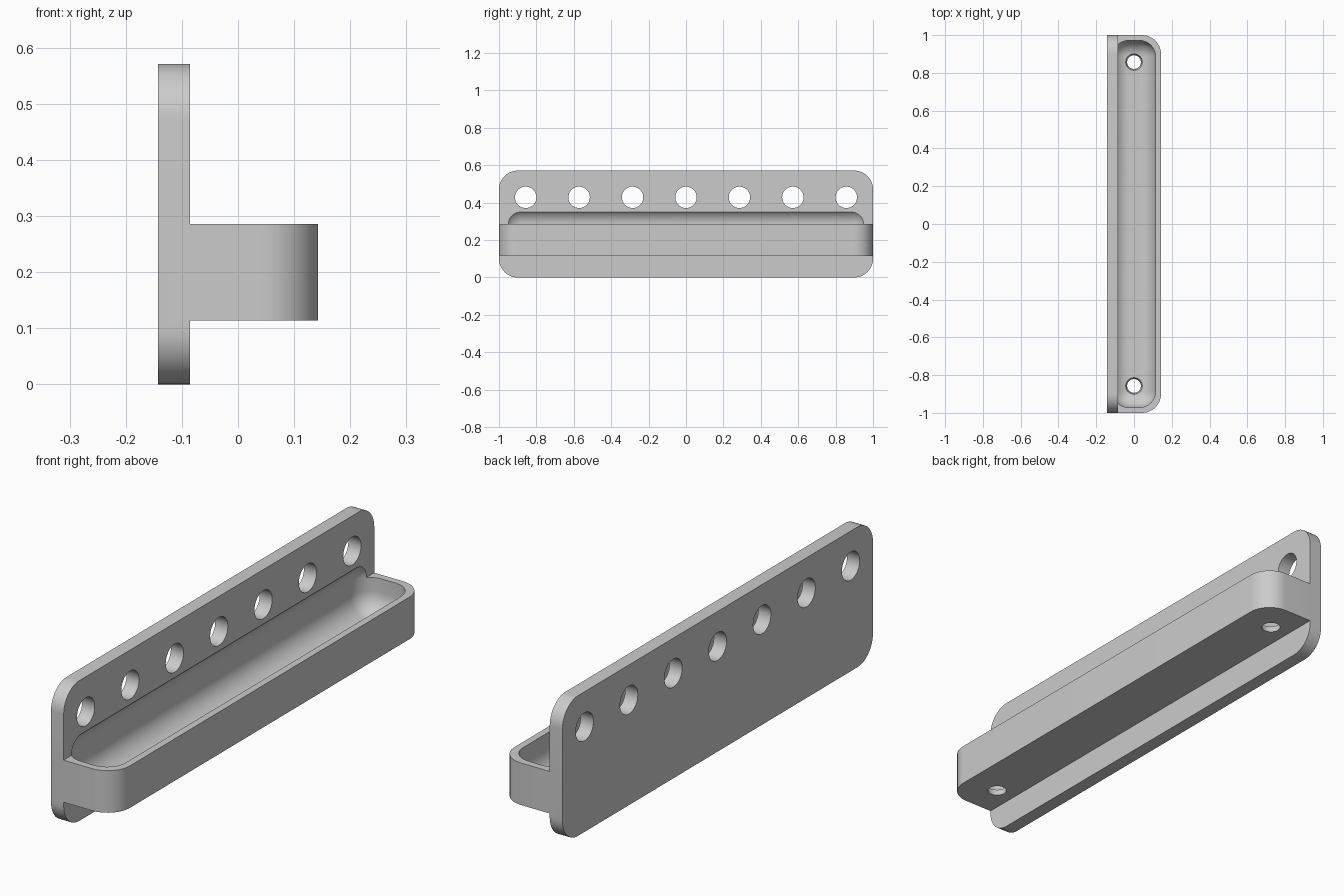
import bpy, bmesh, math
from mathutils import Matrix, Vector

if "Cube" in bpy.data.objects:
    bpy.data.objects.remove(bpy.data.objects["Cube"])

MM = 2 / 70  # design unit: the rack is 70 units long

grey = bpy.data.materials.new("light_grey")
grey.use_nodes = True
grey.diffuse_color = (0.6, 0.6, 0.6, 1)
grey.node_tree.nodes["Principled BSDF"].inputs["Base Color"].default_value = (0.6, 0.6, 0.6, 1)


def finish(name, bm):
    bmesh.ops.recalc_face_normals(bm, faces=bm.faces)
    mesh = bpy.data.meshes.new(name)
    bm.to_mesh(mesh)
    bm.free()
    mesh.materials.append(grey)
    obj = bpy.data.objects.new(name, mesh)
    bpy.context.collection.objects.link(obj)
    return obj


def rounded_box(name, low, high, radius, pick, segments=12):
    """Box between two corners (in units), with the picked edges rounded."""
    low, high = Vector(low) * MM, Vector(high) * MM
    bm = bmesh.new()
    bmesh.ops.create_cube(bm, size=1)
    for v in bm.verts:
        v.co = Vector([l + (c + 0.5) * (h - l) for l, h, c in zip(low, high, v.co)])
    edges = [e for e in bm.edges if pick(e.verts[0].co, e.verts[1].co)]
    bmesh.ops.bevel(bm, geom=edges, offset=radius * MM, segments=segments,
                    profile=0.5, affect='EDGES')
    return finish(name, bm)


def cylinder(name, centre, r_low, r_high, depth, turn):
    bm = bmesh.new()
    bmesh.ops.create_cone(bm, cap_ends=True, segments=48, radius1=r_low * MM,
                          radius2=r_high * MM, depth=depth * MM,
                          matrix=Matrix.Translation(Vector(centre) * MM) @ turn)
    return finish(name, bm)


def combine(target, other, operation):
    mod = target.modifiers.new(operation.lower(), 'BOOLEAN')
    mod.operation, mod.solver, mod.object = operation, 'EXACT', other
    bpy.context.view_layer.objects.active = target
    bpy.ops.object.modifier_apply(modifier=mod.name)
    bpy.data.objects.remove(other)


# Upright back plate with rounded corners
rack = rounded_box("tray_rack", (-5, -35, 0), (-3, 35, 20), 3.5,
                   lambda a, b: abs(a.x - b.x) > 0.01)

# Long tray with its two outer corners rounded
tray = rounded_box("tray", (-4, -35, 4), (5, 35, 10), 3.5,
                   lambda a, b: abs(a.z - b.z) > 0.01 and a.x > 0)
combine(rack, tray, 'UNION')

# Hollow of the tray, which also scoops into the plate
hollow = rounded_box("hollow", (-4, -34, 5), (4, 34, 13), 3, lambda a, b: True)
combine(rack, hollow, 'DIFFERENCE')

# Row of seven holes through the plate
for i in range(-3, 4):
    hole = cylinder("plate_hole", (-4, i * 10, 15), 2, 2, 6,
                    Matrix.Rotation(math.pi / 2, 4, 'Y'))
    combine(rack, hole, 'DIFFERENCE')

# Slightly tapered drain holes in the tray floor
for side in (-1, 1):
    drain = cylinder("drain", (0, side * 30, 4.5), 1.15, 1.65, 2, Matrix.Identity(4))
    combine(rack, drain, 'DIFFERENCE')

# Smooth curved faces, sharp rims
bpy.ops.object.select_all(action='DESELECT')
rack.select_set(True)
bpy.context.view_layer.objects.active = rack
bpy.ops.object.shade_smooth_by_angle(angle=math.radians(30))
